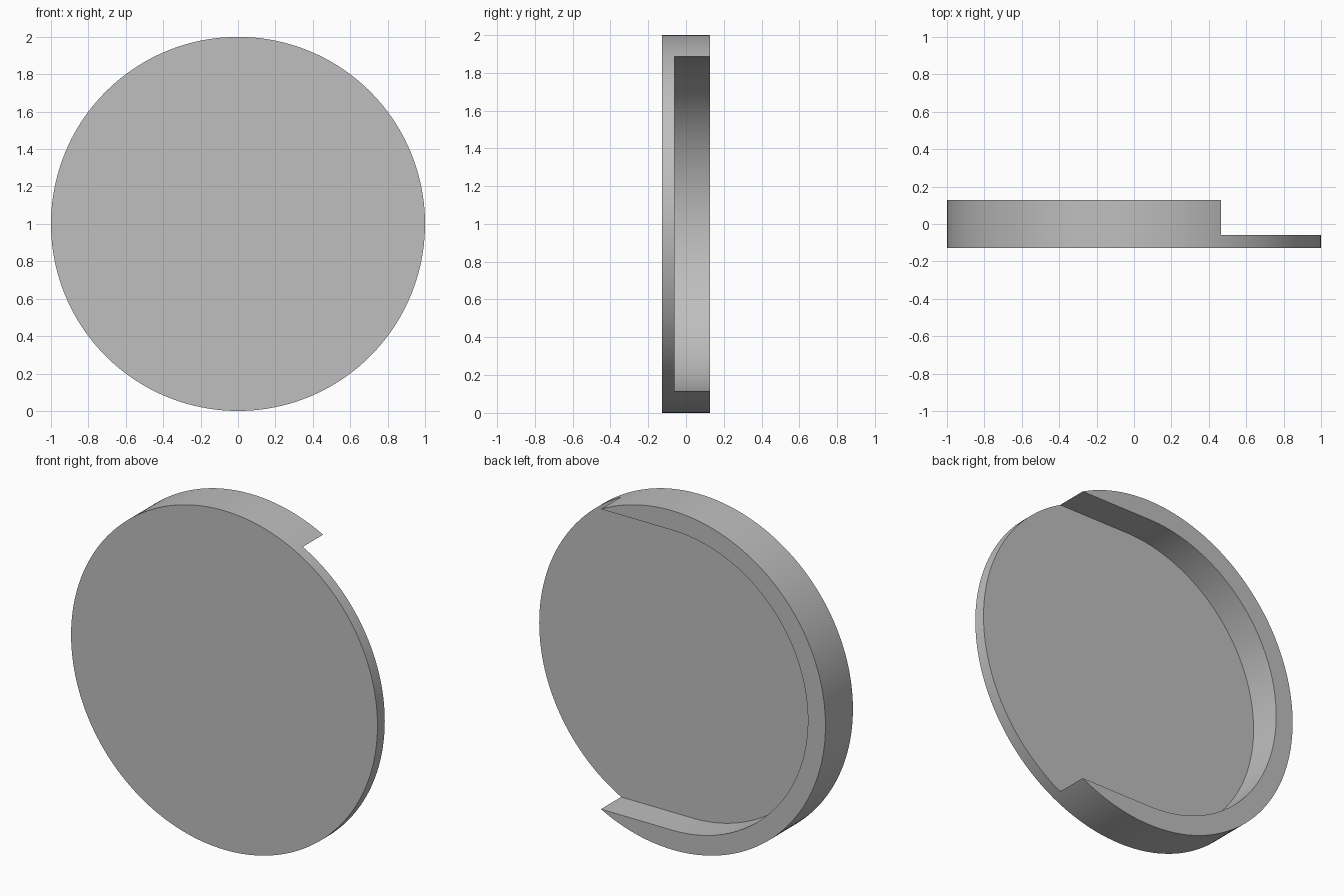
import bpy
import bmesh
from math import sin, cos, pi, radians

cube = bpy.data.objects.get("Cube")
if cube:
    bpy.data.objects.remove(cube, do_unlink=True)

RADIUS = 1.0          # outer radius
INNER = 0.885         # pocket radius
HALF = 0.128          # half the depth
FLOOR = -0.06         # pocket floor
SEGMENTS = 160

grey = bpy.data.materials.new("plain grey")
grey.use_nodes = True
colour = (0.52, 0.52, 0.52, 1)
grey.diffuse_color = colour
grey.node_tree.nodes["Principled BSDF"].inputs["Base Color"].default_value = colour


def prism(name, outline, y0, y1):
    """Extrude an x-z outline from y0 to y1."""
    bm = bmesh.new()
    face = bm.faces.new([bm.verts.new((x, y0, z)) for x, z in outline])
    moved = bmesh.ops.extrude_face_region(bm, geom=[face])["geom"]
    verts = [v for v in moved if isinstance(v, bmesh.types.BMVert)]
    bmesh.ops.translate(bm, verts=verts, vec=(0, y1 - y0, 0))
    bmesh.ops.recalc_face_normals(bm, faces=bm.faces)
    mesh = bpy.data.meshes.new(name)
    bm.to_mesh(mesh)
    bm.free()
    mesh.materials.append(grey)
    obj = bpy.data.objects.new(name, mesh)
    bpy.context.collection.objects.link(obj)
    return obj


def arc(radius, start, end, steps):
    angles = [start + (end - start) * i / steps for i in range(steps + 1)]
    return [(radius * cos(a), 1 + radius * sin(a)) for a in angles]


# Thick round dish
dish = prism("round_dish", arc(RADIUS, 0, 2 * pi, SEGMENTS)[:-1], -HALF, HALF)

# Pocket: half circle that runs straight out through the left side
slot = arc(INNER, pi / 2, 3 * pi / 2, SEGMENTS // 2)
slot += [(1.2, 1 - INNER), (1.2, 1 + INNER)]
pocket = prism("pocket_cutter", slot, FLOOR, HALF + 0.1)
pocket.hide_render = True

# Cut the pocket, leaving the tapering rim
cut = dish.modifiers.new("pocket", 'BOOLEAN')
cut.operation = 'DIFFERENCE'
cut.solver = 'EXACT'
cut.object = pocket
bpy.ops.object.select_all(action='DESELECT')
bpy.context.view_layer.objects.active = dish
dish.select_set(True)
bpy.ops.object.modifier_apply(modifier=cut.name)
bpy.data.objects.remove(pocket, do_unlink=True)
bpy.ops.object.shade_smooth_by_angle(angle=radians(25))
